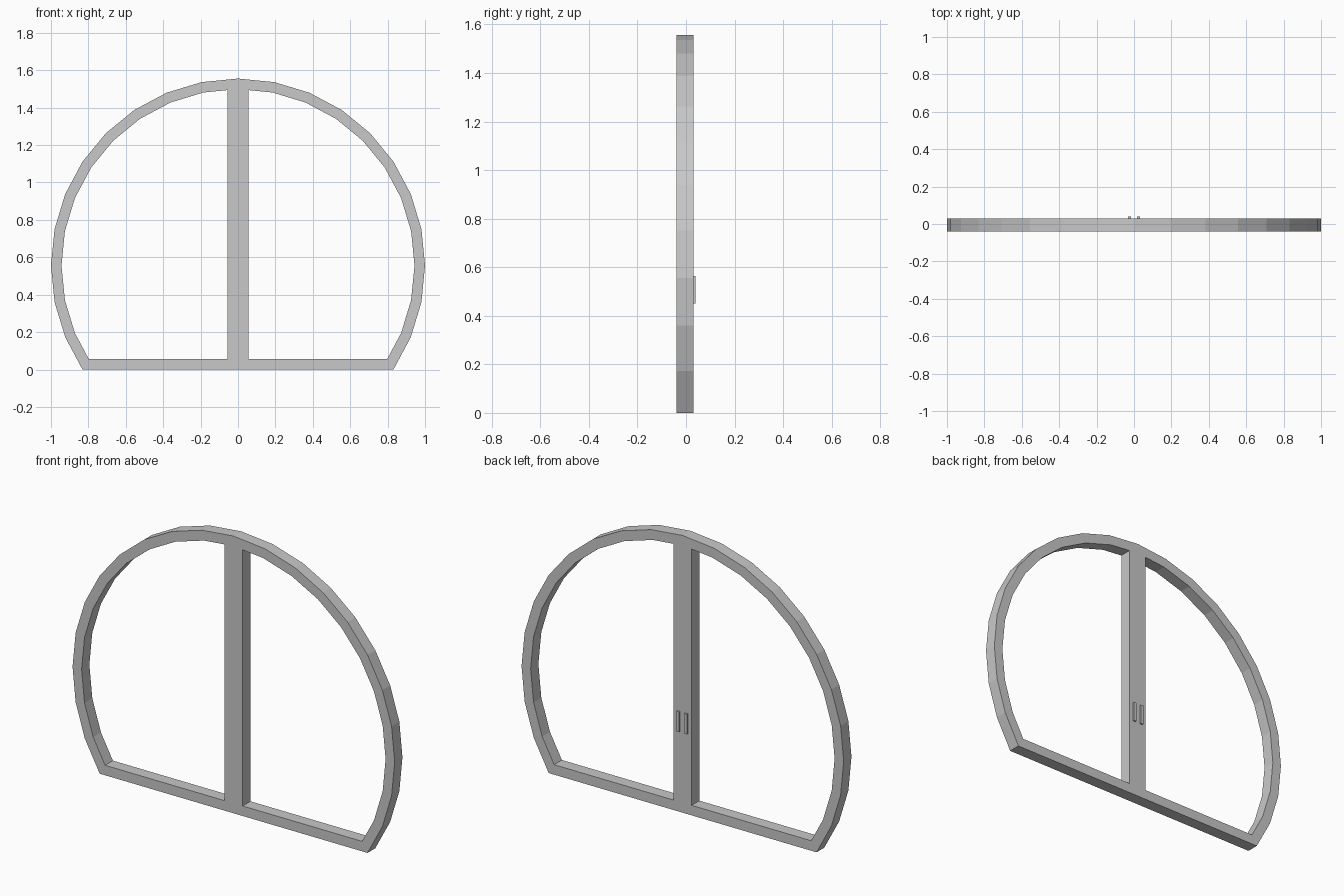
import bpy, bmesh, math

cube = bpy.data.objects.get("Cube")
if cube:
    bpy.data.objects.remove(cube, do_unlink=True)

RADIUS = 1.0
STEP = math.tau / 32             # arch is cut from a 32-sided circle
SILL_STEPS = 3                   # facets below the circle's centre
CENTRE_Z = RADIUS * math.sin(SILL_STEPS * STEP)
BAR = 0.056                      # width of the frame members
FRONT, BACK = -0.039, 0.03

grey = bpy.data.materials.new("light grey")
grey.use_nodes = True
colour = (0.58, 0.58, 0.58, 1)
grey.diffuse_color = colour
grey.node_tree.nodes["Principled BSDF"].inputs["Base Color"].default_value = colour


def finish(name, bm):
    bmesh.ops.recalc_face_normals(bm, faces=bm.faces)
    mesh = bpy.data.meshes.new(name)
    bm.to_mesh(mesh)
    bm.free()
    mesh.materials.append(grey)
    obj = bpy.data.objects.new(name, mesh)
    bpy.context.collection.objects.link(obj)
    return obj


def leaf(name, side):
    """Half of the arched frame: inset the outline, open the middle, extrude."""
    bm = bmesh.new()
    outline = [(0, 0)]
    for i in range(-SILL_STEPS, 9):
        a = i * STEP
        outline.append((RADIUS * math.cos(a), CENTRE_Z + RADIUS * math.sin(a)))
    face = bm.faces.new([bm.verts.new((side * x, FRONT, z)) for x, z in outline])
    bm.normal_update()
    bmesh.ops.inset_individual(bm, faces=[face], thickness=BAR, use_even_offset=True)
    bmesh.ops.delete(bm, geom=[face], context='FACES')
    ring = bmesh.ops.extrude_face_region(bm, geom=bm.faces[:], use_keep_orig=True)
    moved = [v for v in ring["geom"] if isinstance(v, bmesh.types.BMVert)]
    bmesh.ops.translate(bm, verts=moved, vec=(0, BACK - FRONT, 0))
    return finish(name, bm)


def handle(name, side):
    """Small flat pull plate on the back of the centre post."""
    bm = bmesh.new()
    bmesh.ops.create_cube(bm, size=1)
    bmesh.ops.scale(bm, verts=bm.verts, vec=(0.016, 0.009, 0.113))
    bmesh.ops.translate(bm, verts=bm.verts, vec=(side * 0.024, BACK + 0.0045, 0.508))
    return finish(name, bm)


for label, side in (("left", 1), ("right", -1)):
    leaf(label + "_frame_leaf", side)
    handle(label + "_handle", side)
